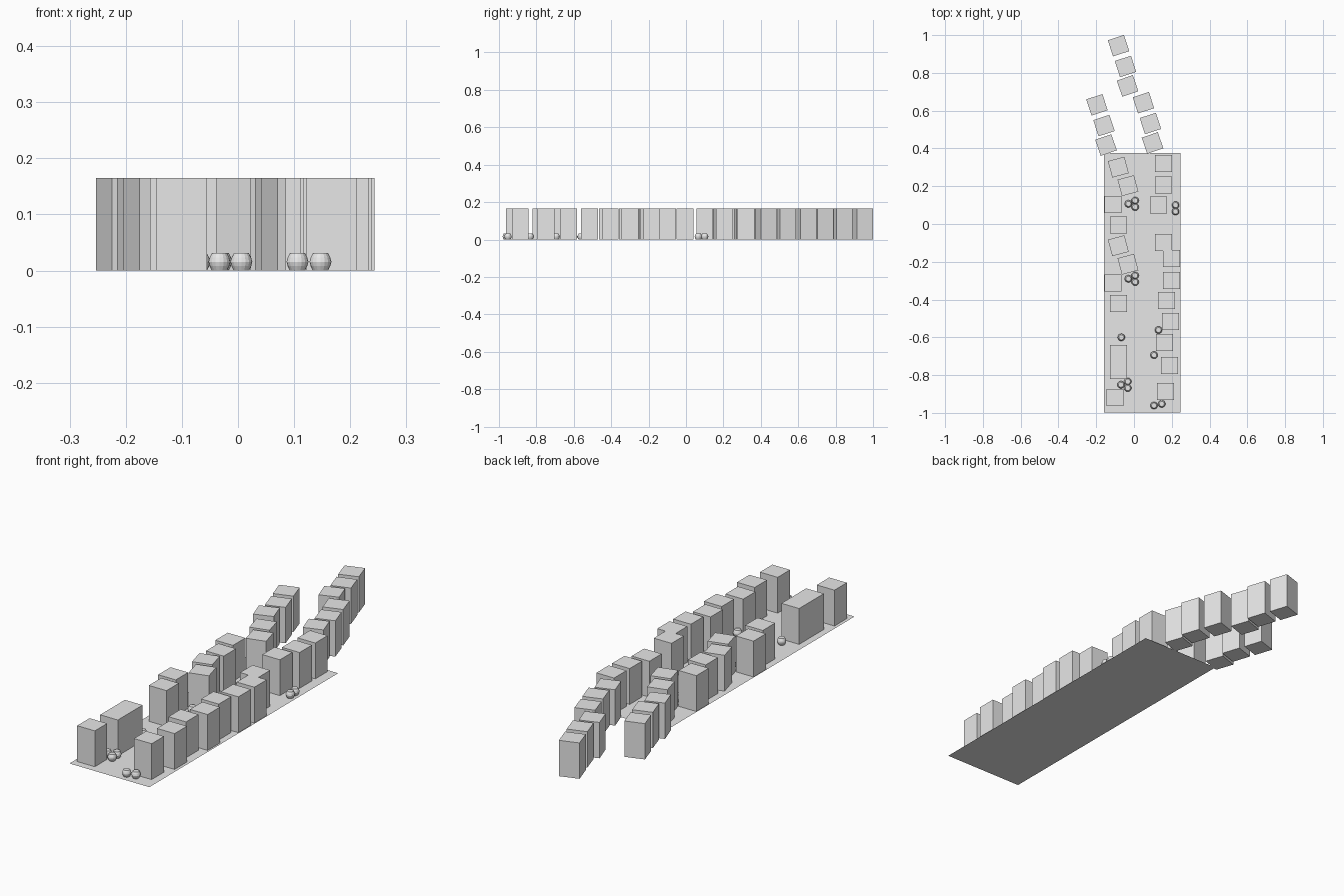
import bpy
import bmesh
from math import radians
from mathutils import Matrix, Vector

default_cube = bpy.data.objects.get("Cube")
if default_cube:
    bpy.data.objects.remove(default_cube, do_unlink=True)

# One plain grey for everything
grey = bpy.data.materials.new("plain_grey")
grey.use_nodes = True
colour = (0.8, 0.8, 0.8, 1)
grey.diffuse_color = colour
grey.node_tree.nodes["Principled BSDF"].inputs["Base Color"].default_value = colour

SIZE = 0.09
HEIGHT = 0.165


def finish(name, bm, location=(0, 0, 0), turn=0):
    """Turn a bmesh into a placed object."""
    mesh = bpy.data.meshes.new(name)
    bm.to_mesh(mesh)
    bm.free()
    mesh.materials.append(grey)
    obj = bpy.data.objects.new(name, mesh)
    obj.location = location
    obj.rotation_euler.z = radians(turn)
    bpy.context.scene.collection.objects.link(obj)
    return obj


def building(name, x, y, turn=0, depth=SIZE):
    bm = bmesh.new()
    bmesh.ops.create_cube(bm, size=1)
    bmesh.ops.scale(bm, vec=(SIZE, depth, HEIGHT), verts=bm.verts)
    finish(name, bm, (x, y, HEIGHT / 2), turn)


def barrel(x, y):
    """Spin a bulging profile, closed at both ends."""
    bm = bmesh.new()
    profile = [(0, 0), (0.0135, 0), (0.0175, 0.008), (0.0195, 0.0155),
               (0.0175, 0.023), (0.0135, 0.031), (0, 0.031)]
    verts = [bm.verts.new((r, 0, z)) for r, z in profile]
    edges = [bm.edges.new(pair) for pair in zip(verts, verts[1:])]
    bmesh.ops.spin(bm, geom=verts + edges, cent=(0, 0, 0), axis=(0, 0, 1),
                   angle=radians(360), steps=16, use_duplicate=False)
    bmesh.ops.remove_doubles(bm, verts=bm.verts, dist=0.0001)
    bmesh.ops.recalc_face_normals(bm, faces=bm.faces)
    finish("barrel", bm, (x, y, 0))


# Street ground sheet
bm = bmesh.new()
bmesh.ops.create_grid(bm, x_segments=1, y_segments=1, size=0.5)
bmesh.ops.scale(bm, vec=(0.407, 1.373, 1), verts=bm.verts)
finish("street_ground", bm, (0.0435, -0.311, 0))

# Left row: a staggered group of four, repeated further forward
for shift in (0, -0.416):
    for x, y, turn in ((-0.083, 0.301, 15), (-0.032, 0.203, 15),
                       (-0.112, 0.104, 0), (-0.083, -0.005, 0)):
        building("left_row_building", x, y + shift, turn)
building("long_building", -0.083, -0.73, depth=0.18)
building("left_front_building", -0.1, -0.918)

# Right row
for x, y in ((0.156, 0.32), (0.156, 0.206), (0.13, 0.1), (0.156, -0.098),
             (0.198, -0.183), (0.198, -0.299), (0.172, -0.405),
             (0.193, -0.516), (0.161, -0.627), (0.188, -0.749),
             (0.167, -0.886)):
    building("right_row_building", x, y)

# Bending rows beyond the ground: one curved trio placed three times
for shift_x, shift_y in ((0, 0), (-0.132, 0.302), (-0.246, -0.011)):
    for x, y, turn in ((0.05, 0.642, 18), (0.087, 0.532, 18), (0.098, 0.429, 19)):
        building("bend_building", x + shift_x, y + shift_y, turn)

# Barrels: clusters of three
for x, y in ((-0.03, 0.107), (-0.03, -0.29), (-0.069, -0.851)):
    barrel(x, y)
    for side in (-1, 1):
        barrel(x + 0.036, y + side * 0.017)

# Barrels: pairs and singles
for x, y in ((0.22, 0.1), (0.22, 0.066), (-0.067, -0.6), (0.13, -0.561),
             (0.106, -0.694), (0.106, -0.961), (0.147, -0.952)):
    barrel(x, y)
